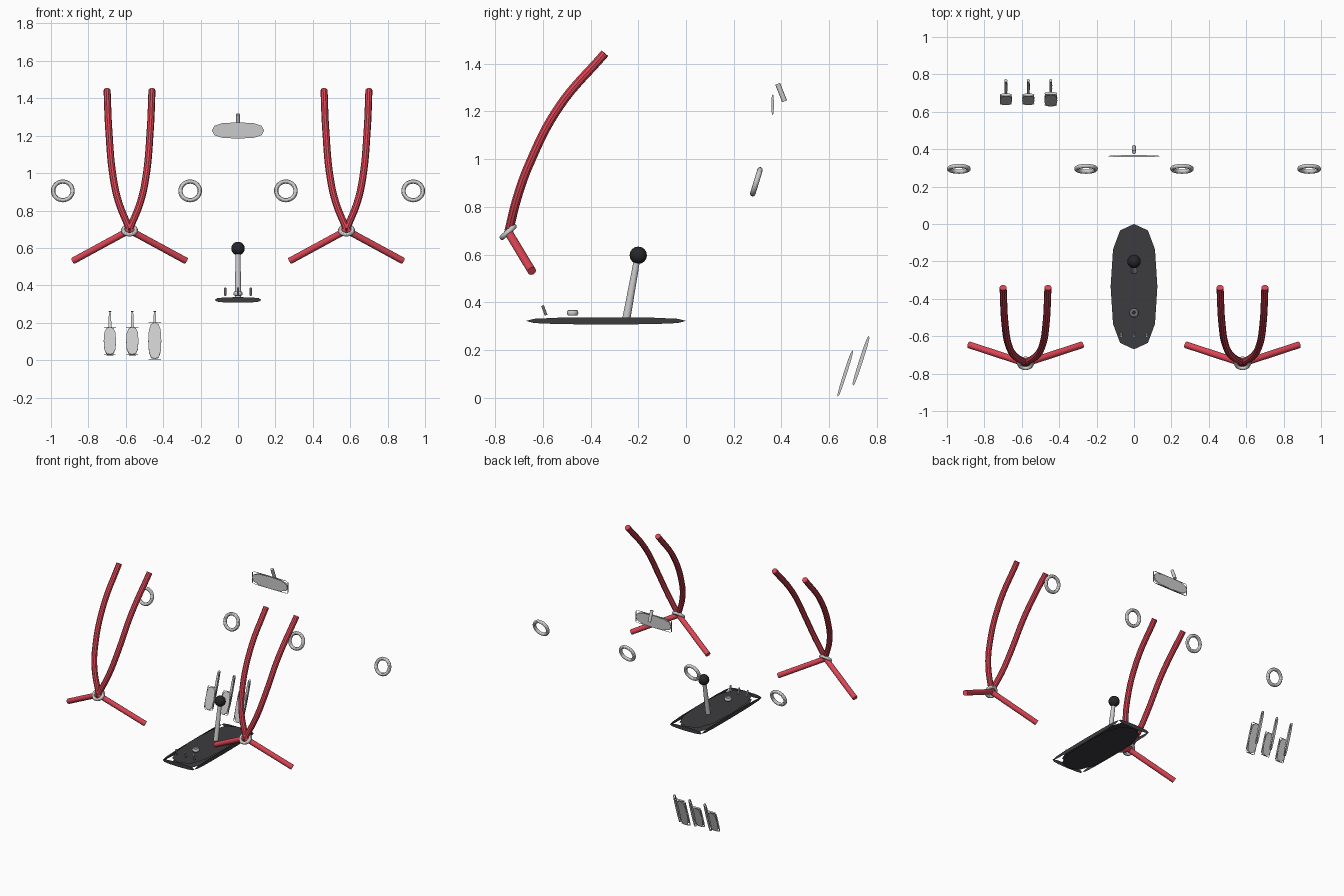
import bpy, bmesh, math
from mathutils import Vector, Euler

if "Cube" in bpy.data.objects:
    bpy.data.objects.remove(bpy.data.objects["Cube"])


def material(name, color):
    m = bpy.data.materials.new(name)
    m.diffuse_color = color
    m.use_nodes = True
    m.node_tree.nodes["Principled BSDF"].inputs["Base Color"].default_value = m.diffuse_color
    return m


RED = material("belt_red", (0.72, 0.06, 0.09, 1))
DARK = material("dark_trim", (0.045, 0.045, 0.05, 1))
BLACK = material("black_knob", (0.02, 0.02, 0.022, 1))


def finish(ob, name, mat=None, smooth=True):
    ob.name = name
    if mat:
        ob.data.materials.append(mat)
    if smooth:
        bpy.ops.object.select_all(action='DESELECT')
        bpy.context.view_layer.objects.active = ob
        ob.select_set(True)
        bpy.ops.object.shade_smooth_by_angle()
    return ob


def panel_box(name, size, loc, rot=(0, 0, 0), mat=None, segments=12):
    """Box made of six separate rounded panels, one per side."""
    bm = bmesh.new()
    for axis in range(3):
        u, v = (axis + 1) % 3, (axis + 2) % 3
        for side in (-0.5, 0.5):
            verts = []
            for i in range(segments):
                a = math.tau * i / segments
                c, s = math.cos(a), math.sin(a) * (1 if side > 0 else -1)
                p = [0, 0, 0]
                p[axis] = side * size[axis]
                p[u] = math.copysign(abs(c) ** 0.75, c) * size[u] / 2
                p[v] = math.copysign(abs(s) ** 0.75, s) * size[v] / 2
                verts.append(bm.verts.new(p))
            bm.faces.new(verts)
    me = bpy.data.meshes.new(name)
    bm.to_mesh(me)
    bm.free()
    ob = bpy.data.objects.new(name, me)
    bpy.context.collection.objects.link(ob)
    ob.location, ob.rotation_euler = loc, rot
    return finish(ob, name, mat, False)


def rod(name, a, b, r1, r2=None, mat=None, sides=16):
    a, b = Vector(a), Vector(b)
    bpy.ops.mesh.primitive_cone_add(
        vertices=sides, radius1=r1, radius2=r1 if r2 is None else r2,
        depth=(b - a).length, location=(a + b) / 2,
        rotation=(b - a).to_track_quat('Z', 'Y').to_euler())
    return finish(bpy.context.object, name, mat)


def ring(name, loc, major, minor, rot=(0, 0, 0), z_scale=1, mat=None):
    bpy.ops.mesh.primitive_torus_add(
        major_radius=major, minor_radius=minor, major_segments=32,
        minor_segments=12, location=loc, rotation=rot)
    bpy.context.object.scale.z = z_scale
    return finish(bpy.context.object, name, mat)


def strap(name, points, radius):
    cu = bpy.data.curves.new(name, 'CURVE')
    cu.dimensions = '3D'
    cu.bevel_depth, cu.bevel_resolution = radius, 3
    cu.use_fill_caps = True
    cu.resolution_u = 8
    sp = cu.splines.new('BEZIER')
    sp.bezier_points.add(len(points) - 1)
    for bp, p in zip(sp.bezier_points, points):
        bp.co = p
        bp.handle_left_type = bp.handle_right_type = 'AUTO'
    ob = bpy.data.objects.new(name, cu)
    bpy.context.collection.objects.link(ob)
    bpy.ops.object.select_all(action='DESELECT')
    bpy.context.view_layer.objects.active = ob
    ob.select_set(True)
    bpy.ops.object.convert(target='MESH')
    return finish(bpy.context.object, name, RED)


# Seat harnesses: two shoulder straps, two lap straps and a buckle each
shoulder = [(0.12, -0.34, 1.443), (0.11, -0.532, 1.218), (0.087, -0.658, 0.975),
            (0.058, -0.705, 0.845), (0.0, -0.742, 0.70)]
for cx in (-0.58, 0.58):
    for s in (-1, 1):
        strap("shoulder_strap", [(cx + s * x, y, z) for x, y, z in shoulder], 0.019)
        rod("lap_strap", (cx, -0.745, 0.695), (cx + s * 0.302, -0.646, 0.531), 0.018, mat=RED)
    ring("harness_buckle", (cx, -0.745, 0.695), 0.034, 0.011, (math.radians(42), 0, 0))

# Centre console panel
panel_box("console_panel", (0.25, 0.67, 0.03), (0, -0.335, 0.322), mat=DARK)

# Gear lever and ball
rod("gear_lever", (0, -0.25, 0.33), (0, -0.205, 0.58), 0.017, 0.013)
bpy.ops.mesh.primitive_uv_sphere_add(segments=24, ring_count=16, radius=0.036,
                                     location=(0, -0.2, 0.597))
finish(bpy.context.object, "gear_knob", BLACK)

# Console dial and switches
ring("console_dial", (0, -0.475, 0.356), 0.0155, 0.0085, z_scale=1.45)
for x in (-0.068, 0, 0.068):
    rod("console_switch", (x, -0.586, 0.346), (x, -0.601, 0.386), 0.006, sides=10)

# Four vent rings
for x in (-0.9365, -0.256, 0.256, 0.9365):
    ring("vent_ring", (x, 0.295, 0.905), 0.052, 0.0115, (math.radians(90 - 17), 0, 0))

# Rear-view mirror and its stem
panel_box("mirror", (0.28, 0.01, 0.087), (0, 0.363, 1.228))
rod("mirror_stem", (0, 0.413, 1.242), (0, 0.384, 1.315), 0.011)

# Three pedals with arms
tilt = (-0.31, 0, 0)
for x, width, height in ((-0.685, 0.066, 0.155), (-0.565, 0.066, 0.155), (-0.445, 0.07, 0.205)):
    panel_box("pedal_pad", (width, 0.014, height), (x, 0.667, 0.102), tilt)
    panel_box("pedal_arm", (0.016, 0.016, 0.222), (x, 0.733, 0.155), tilt)
